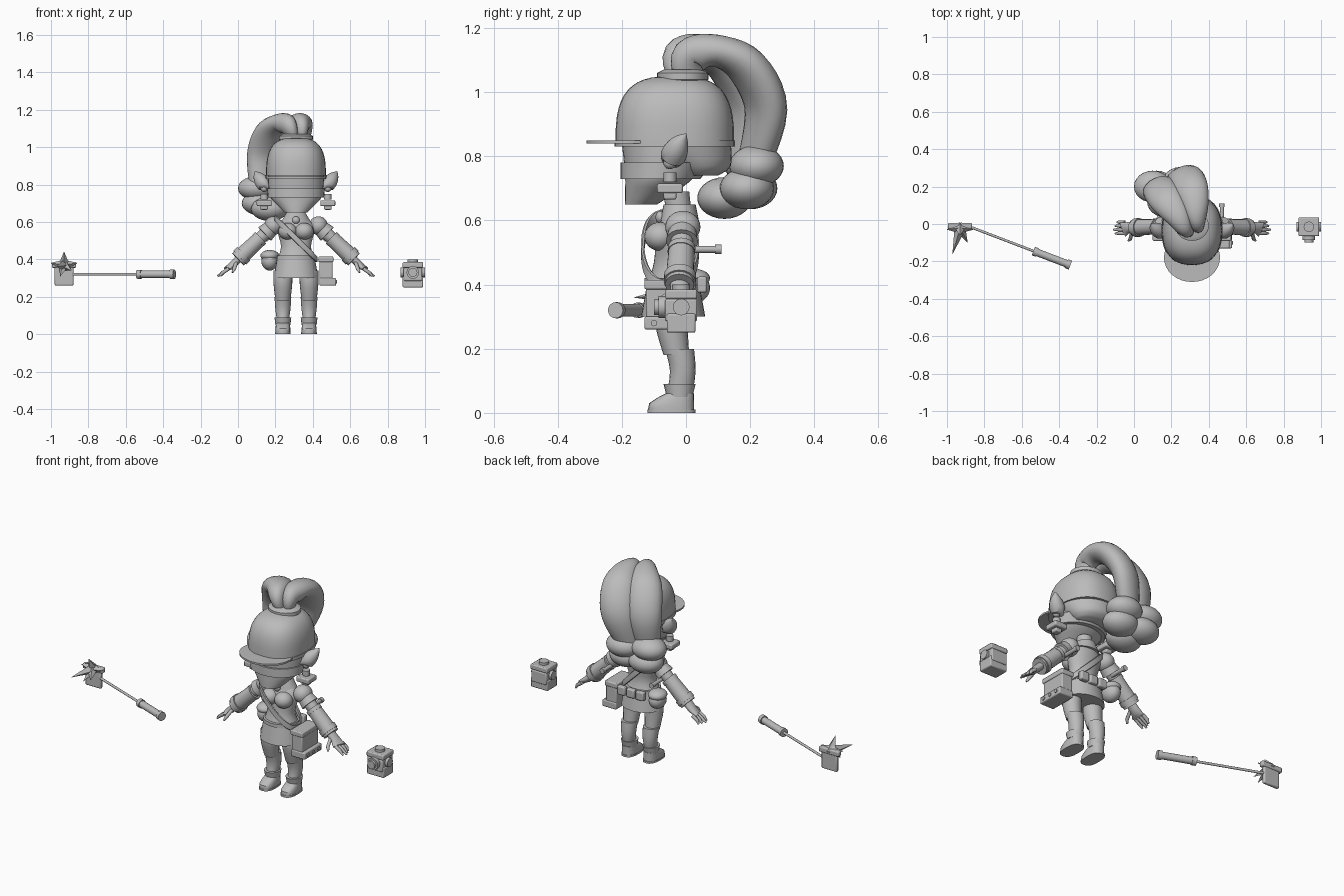
import bpy, bmesh, math
from mathutils import Vector

cube = bpy.data.objects.get("Cube")
if cube:
    bpy.data.objects.remove(cube, do_unlink=True)

grey = bpy.data.materials.new("plain grey")
grey.use_nodes = True
grey.diffuse_color = (.5, .5, .5, 1)
grey.node_tree.nodes["Principled BSDF"].inputs["Base Color"].default_value = grey.diffuse_color

BODY_X = .31   # the figure stands beside the centre line
SIDES = (("left_", 1), ("right_", -1))
SHOULDER, WRIST = Vector((.12, -.01, .58)), Vector((.31, -.02, .4))
LEG_X = .07
parts = []


def finish(name, bm, bevel=0):
    bmesh.ops.recalc_face_normals(bm, faces=bm.faces)
    mesh = bpy.data.meshes.new(name)
    bm.to_mesh(mesh)
    bm.free()
    mesh.materials.append(grey)
    obj = bpy.data.objects.new(name, mesh)
    bpy.context.collection.objects.link(obj)
    if bevel:
        modifier = obj.modifiers.new("bevel", "BEVEL")
        modifier.width, modifier.segments = bevel, 2
    parts.append(obj)


def refine(rings, steps):
    """Catmull-Rom interpolation between the control rings."""
    last, result = len(rings) - 1, []
    for i in range(last):
        controls = [rings[max(0, min(last, i + offset))] for offset in (-1, 0, 1, 2)]
        for step in range(steps):
            t = step / steps
            result.append([q + t / 2 * (r - p + t * (2*p - 5*q + 4*r - w + t * (3*q - p - 3*r + w)))
                           for p, q, r, w in zip(*controls)])
    return result + [list(rings[last])]


def skin(name, rings, side=None, level=False, sides=20, power=2, closed=False, steps=1):
    """Sweep elliptical rings (x, y, z, radius[, other radius]) along a path."""
    rings = refine(rings, steps)
    bm, loops, count = bmesh.new(), [], len(rings)
    for i, ring in enumerate(rings):
        if level:
            across, out = Vector((1, 0, 0)), Vector((0, 1, 0))
        else:
            before, after = max(i - 1, 0), min(i + 1, count - 1)
            if closed:
                before, after = i - 1, (i + 1) % count
            along = (Vector(rings[after][:3]) - Vector(rings[before][:3])).normalized()
            across = Vector(side) if side else along.cross(Vector((0, 0, 1)))
            if across.length < .1:
                across = Vector((1, 0, 0))
            across = (across - along * across.dot(along)).normalized()
            out = along.cross(across)
        loop = []
        for s in range(sides):
            angle = math.tau * s / sides
            c, d = (math.copysign(abs(e) ** (2 / power), e) for e in (math.cos(angle), math.sin(angle)))
            point = Vector(ring[:3]) + across * c * ring[3] + out * d * ring[-1]
            loop.append(bm.verts.new(point))
        loops.append(loop)
    for a, b in list(zip(loops, loops[1:])) + ([(loops[-1], loops[0])] if closed else []):
        for s in range(sides):
            bm.faces.new((a[s - 1], a[s], b[s], b[s - 1]))
    if not closed:
        bm.faces.new(loops[0])
        bm.faces.new(loops[-1])
    finish(name, bm)


def body(name, *rings, **options):
    """Upright part on the body axis from rings of (y, z, half width, half depth)."""
    skin(name, [(BODY_X, *ring) for ring in rings], level=True, sides=32, **options)


def pair(name, *rings, **options):
    """Mirrored pair about the body axis."""
    for label, s in SIDES:
        skin(label + name, [(BODY_X + s * x, *rest) for x, *rest in rings], **options)


def arm(name, start, end, start_radius, end_radius):
    """Tapered sleeve over a fraction of the line from shoulder to wrist."""
    pair(name, (*SHOULDER.lerp(WRIST, start), start_radius), (*SHOULDER.lerp(WRIST, end), end_radius))


def leg(name, *rings, **options):
    """Upright leg part from rings of (y, z, half width, half depth)."""
    pair(name, *[(LEG_X, *ring) for ring in rings], level=True, **options)


def rod(name, start, end, radius):
    skin(name, [(*start, radius), (*end, radius)], sides=16)


def solid(name, at, size, bevel=None):
    """A bevelled box of the given size, or an ellipsoid when there is no bevel."""
    bm = bmesh.new()
    if bevel is None:
        bmesh.ops.create_uvsphere(bm, u_segments=24, v_segments=14, radius=.5)
    else:
        bmesh.ops.create_cube(bm, size=1)
    bmesh.ops.scale(bm, vec=size, verts=bm.verts)
    bmesh.ops.translate(bm, vec=at, verts=bm.verts)
    finish(name, bm, bevel)


def ball(name, at, size):
    solid(name, at, size)


def box(name, at, size):
    solid(name, at, size, bevel=.006)


# Head, cap and mask
cap = []
for i in range(12):
    angle = math.pi / 2 * i / 12
    shrink, rise = math.cos(angle) ** .67, math.sin(angle) ** .67
    cap.append((-.035, .84 + .21 * rise, .16 * shrink, .185 * shrink))
body("cap", *cap, power=2.4)
body("cap_band", (-.035, .83, .163, .188), (-.035, .85, .163, .188), power=2.4)
body("cap_brim", (-.18, .84, .15, .13), (-.18, .85, .15, .13))
body("face", (-.14, .65, .06, .05), (-.11, .69, .1, .08), (-.08, .74, .14, .11), (-.05, .84, .15, .15), steps=3)
body("eye_mask", (-.08, .73, .15, .125), (-.06, .78, .155, .145))
body("back_of_head", (.04, .74, .1, .06), (.03, .77, .13, .11), (-.03, .84, .16, .17), steps=3)
body("hair_tie", (-.01, 1.03, .08, .07), (-.01, 1.04, .09, .08), (-.01, 1.06, .09, .08), (-.01, 1.07, .07, .06))
pair("ear", (.13, -.05, .77, .02, .01), (.17, -.04, .8, .04, .02), (.2, -.02, .84, .03, .01),
     (.22, 0, .87, .002), side=(0, 1, -.3), steps=3)
for label, s in SIDES:
    x = BODY_X + s * .17
    ball(label + "earring_bead", (x, -.05, .78), (.04, .04, .04))
    rod(label + "earring_stem", (x, -.05, .72), (x, -.05, .75), .02)
    box(label + "earring_block", (x, -.05, .7), (.08, .08, .03))
    box(label + "earring_drop", (x, -.05, .68), (.04, .04, .03))

# Ponytail: two swept locks that meet in a seam, with curls at the end
path = [(.31, 0, 1.05, .05, .05), (.3, 0, 1.11, .08, .06), (.28, .07, 1.13, .12, .05),
        (.24, .16, 1.08, .16, .06), (.2, .22, .95, .16, .06), (.17, .19, .77, .11, .05)]
across = Vector((.9, .4, 0))
for label, s in SIDES:
    lock = [(*(Vector(at) + across * s * width * .45), width * .58, depth) for *at, width, depth in path]
    skin(label + "ponytail_lock", lock, side=across, steps=5)
for at in ((.1, .2, .78), (.25, .22, .77), (.12, .2, .7), (.25, .19, .7), (.17, .12, .67)):
    ball("hair_curl", at, (.2, .17, .13))

# Torso and clothing
body("neck", (-.02, .6, .04, .04), (-.03, .69, .04, .04))
body("collar", (-.02, .6, .08, .06), (-.02, .65, .05, .05))
body("torso", (-.04, .4, .1, .08), (-.04, .47, .08, .06), (-.03, .57, .1, .06), (-.02, .63, .05, .04), steps=4)
body("skirt", (-.04, .3, .12, .1), (-.04, .41, .1, .08))
body("belt", (-.04, .4, .104, .09), (-.04, .42, .1, .09))
ball("collar_clasp", (BODY_X, -.08, .61), (.04, .03, .04))
strap = []
for i in range(32):
    c, d = math.cos(math.tau * i / 32), math.sin(math.tau * i / 32)
    d = math.copysign(abs(d) ** .7, d)
    strap.append((BODY_X + .11 * c, -.05 - .085 * d, .51 - .11 * c, .006, .016))
skin("shoulder_strap", strap, closed=True, sides=8, power=4)
for label, s in SIDES:
    ball(label + "chest", (BODY_X + s * .044, -.08, .55), (.1, .1, .09))
    ball(label + "puff_sleeve", (BODY_X + s * .12, -.01, .58), (.1, .11, .1))

# Arms, gauntlets and hands
arm("sleeve_frill", 0, .25, .04, .05)
arm("upper_arm", 0, .5, .04, .03)
arm("gauntlet", .36, 1, .04, .045)
arm("gauntlet_top_band", .36, .44, .043, .043)
arm("gauntlet_cuff", .84, .95, .05, .05)
pair("palm", (.3, -.02, .41, .03, .02), (.34, -.02, .37, .03, .02), (.37, -.03, .35, .04, .01), steps=3)
pair("thumb", (.32, -.04, .38, .01), (.33, -.08, .35, .01), (.34, -.09, .33, .005), sides=10)
for i, finger in enumerate(("first", "second", "third", "little")):
    y = -.05 + i * .02
    reach = .42 - .01 * abs(i - 1)
    pair(finger + "_finger", (.36, y, .35, .01), (.39, y, .33, .01), (reach, y, .31, .005), sides=10)

# Legs and boots
leg("thigh", (-.045, .34, .05, .05), (-.045, .27, .05, .05), (-.03, .18, .04, .04), steps=4)
leg("tall_boot", (-.02, .2, .045, .045), (-.01, .13, .04, .04), (-.02, .06, .03, .04), steps=3)
leg("ankle_cuff", (-.02, .05, .04, .04), (-.02, .09, .045, .05))
leg("shoe", (-.045, 0, .04, .07), (-.045, .03, .04, .07), (-.02, .06, .035, .045), power=2.6, steps=2)
leg("sole", (-.045, 0, .042, .075), (-.045, .01, .042, .075), power=2.6)

# Shoulder bag, belt pouches and tool handles
box("bag", (.47, -.05, .34), (.07, .15, .15))
box("bag_lid", (.47, -.05, .4), (.08, .16, .03))
box("bag_base", (.48, -.05, .28), (.09, .16, .04))
for y in (-.1, -.05, 0):
    rod("bag_stud", (.5, y, .28), (.53, y, .28), .01)
ball("round_pouch", (.17, .02, .39), (.09, .11, .1))
ball("round_pouch_flap", (.17, .02, .42), (.1, .11, .06))
for x in (.26, .32, .38):
    box("back_belt_pouch", (x, .05, .4), (.05, .03, .05))
for label, s in SIDES:
    x = BODY_X + s * .16
    rod(label + "tool_handle", (x, 0, .51), (x, .1, .51), .011)
    rod(label + "tool_pommel", (x, .09, .51), (x, .11, .51), .015)

# Staff held in the air: grip, shaft and spiked head
tail, tip = Vector((-.34, -.22, .32)), Vector((-.89, -.01, .32))
rod("staff_grip", tail, tail.lerp(tip, .35), .02)
rod("staff_pommel", tail, tail.lerp(tip, .04), .025)
rod("staff_collar", tail.lerp(tip, .32), tail.lerp(tip, .36), .024)
rod("staff_shaft", tail, tip, .007)
box("staff_head_plate", (-.93, -.01, .31), (.1, .02, .1))
box("staff_head_bar", (-.93, -.01, .37), (.13, .03, .03))
for label, end in (("long", (-.97, -.16, .36)), ("short", (-.89, -.1, .34)), ("upper", (-.93, -.06, .44)),
                   ("outer", (-1, -.03, .38)), ("inner", (-.86, -.03, .38)), ("lower", (-.95, -.08, .31))):
    skin("staff_" + label + "_spike", [(-.93, -.02, .37, .03), (*end, .001)], sides=4)

# Separate lantern with a round lens
box("lantern_body", (.935, -.015, .32), (.1, .1, .07))
box("lantern_base", (.935, -.015, .28), (.11, .09, .06))
box("lantern_roof", (.935, -.015, .37), (.11, .1, .03))
rod("lantern_cap", (.935, -.015, .38), (.935, -.015, .4), .028)
rod("lantern_lens_ring", (.935, -.05, .33), (.935, -.085, .33), .034)
rod("lantern_lens", (.935, -.05, .33), (.935, -.1, .33), .024)
rod("lantern_side_knobs", (.87, -.015, .33), (1, -.015, .33), .026)

# Smooth shading that keeps hard edges
bpy.ops.object.select_all(action="DESELECT")
for obj in parts:
    obj.select_set(True)
bpy.context.view_layer.objects.active = parts[0]
bpy.ops.object.shade_smooth_by_angle(angle=math.radians(40))
